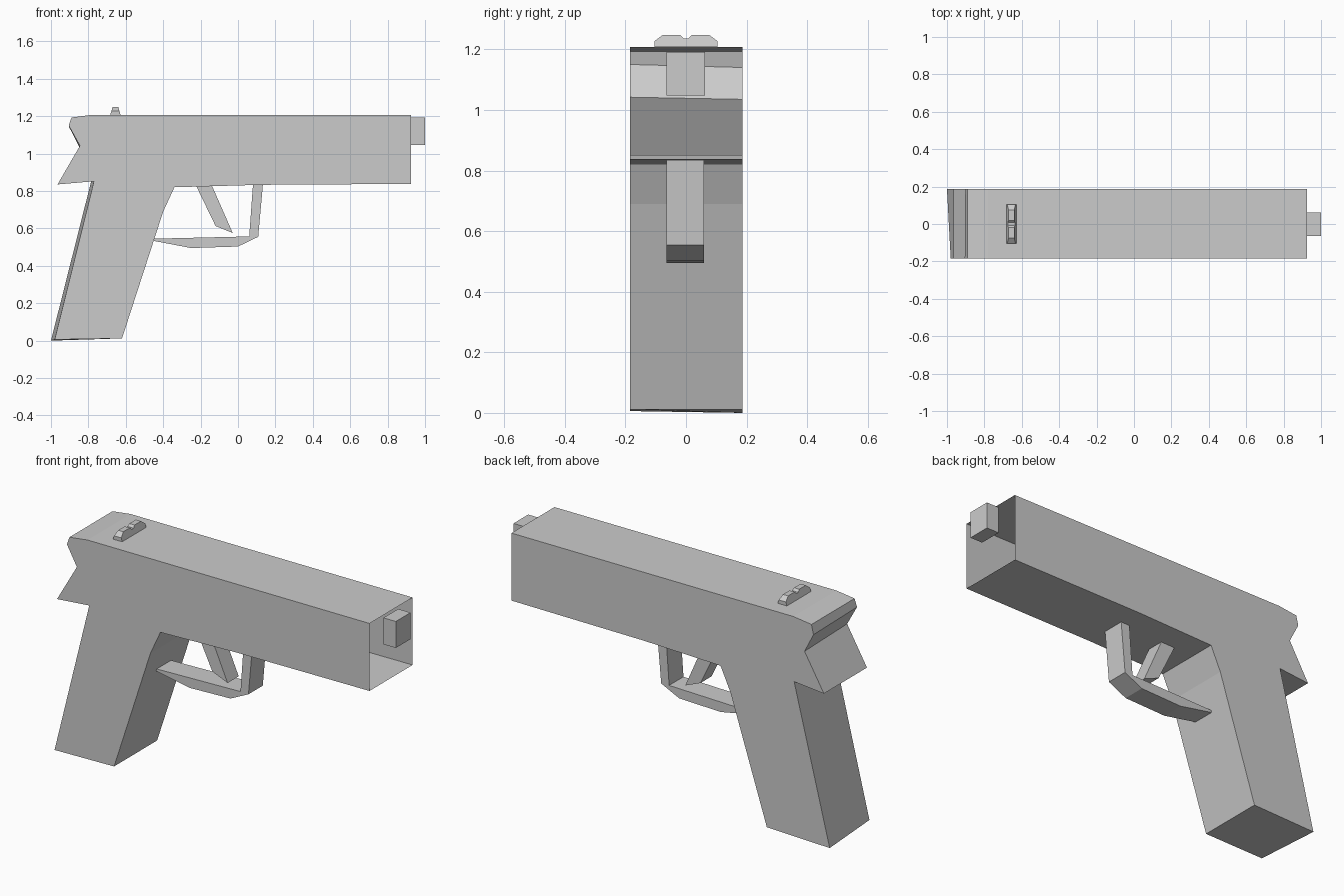
import bpy, bmesh

if "Cube" in bpy.data.objects:
    bpy.data.objects.remove(bpy.data.objects["Cube"])


def make_object(name, bm, open_face=None):
    bmesh.ops.recalc_face_normals(bm, faces=bm.faces)
    if open_face:
        bmesh.ops.delete(bm, geom=[open_face], context='FACES_ONLY')
    mesh = bpy.data.meshes.new(name)
    bm.to_mesh(mesh)
    bm.free()
    obj = bpy.data.objects.new(name, mesh)
    bpy.context.collection.objects.link(obj)
    return obj


def loft(name, near, far, open_edge=None):
    """Join two matching outlines; open_edge leaves one side wall out."""
    bm = bmesh.new()
    a = [bm.verts.new(p) for p in near]
    b = [bm.verts.new(p) for p in far]
    bm.faces.new(a)
    bm.faces.new(b[::-1])
    n = len(a)
    walls = [bm.faces.new((a[i], b[i], b[(i + 1) % n], a[(i + 1) % n])) for i in range(n)]
    return make_object(name, bm, None if open_edge is None else walls[open_edge])


def side_profile(name, outline, y0, y1, shifts=None, open_edge=None):
    """Extrude an x/z outline across y; shifts nudges points of the far side."""
    shifts = shifts or {}
    near = [(x, y0, z) for x, z in outline]
    far = []
    for i, (x, z) in enumerate(outline):
        dx, dz = shifts.get(i, (0, 0))
        far.append((x + dx, y1, z + dz))
    return loft(name, near, far, open_edge)


# Slide and grip shell, open at the front end
body = [(0.925, 1.207), (0.925, 0.838), (0.12, 0.833), (-0.34, 0.82), (-0.40, 0.69),
        (-0.62, 0.012), (-0.98, 0.006), (-0.77, 0.852), (-0.965, 0.835),
        (-0.845, 1.042), (-0.905, 1.15), (-0.89, 1.193), (-0.78, 1.207)]
side_profile("body_shell", body, -0.185, 0.187,
             {6: (-0.02, -0.006), 7: (-0.015, 0), 9: (-0.003, -0.007), 10: (0.003, -0.01)},
             open_edge=0)

# Barrel block
side_profile("barrel_end", [(0.925, 1.047), (1.0, 1.047), (1.0, 1.192), (0.925, 1.192)],
             -0.065, 0.062)

# Trigger guard
side_profile("trigger_guard",
             [(0.08, 0.833), (0.133, 0.833), (0.108, 0.555), (0.0, 0.503), (-0.25, 0.495),
              (-0.45, 0.533), (-0.45, 0.545), (0.06, 0.557)], -0.064, 0.06)

# Trigger
side_profile("trigger", [(-0.225, 0.83), (-0.14, 0.83), (-0.028, 0.575), (-0.12, 0.613)],
             -0.05, 0.046)

# Rear sight: notched outline, narrowing towards the top
half = [(0.104, 1.207), (0.104, 1.227), (0.076, 1.248), (0.02, 1.248), (0.008, 1.236)]
sight = half + [(-y, z) for y, z in reversed(half)]
inset = lambda z: 0.012 * (z - 1.207) / 0.041
loft("rear_sight",
     [(-0.683 + inset(z), y, z) for y, z in sight],
     [(-0.628 - inset(z), y, z) for y, z in sight])
